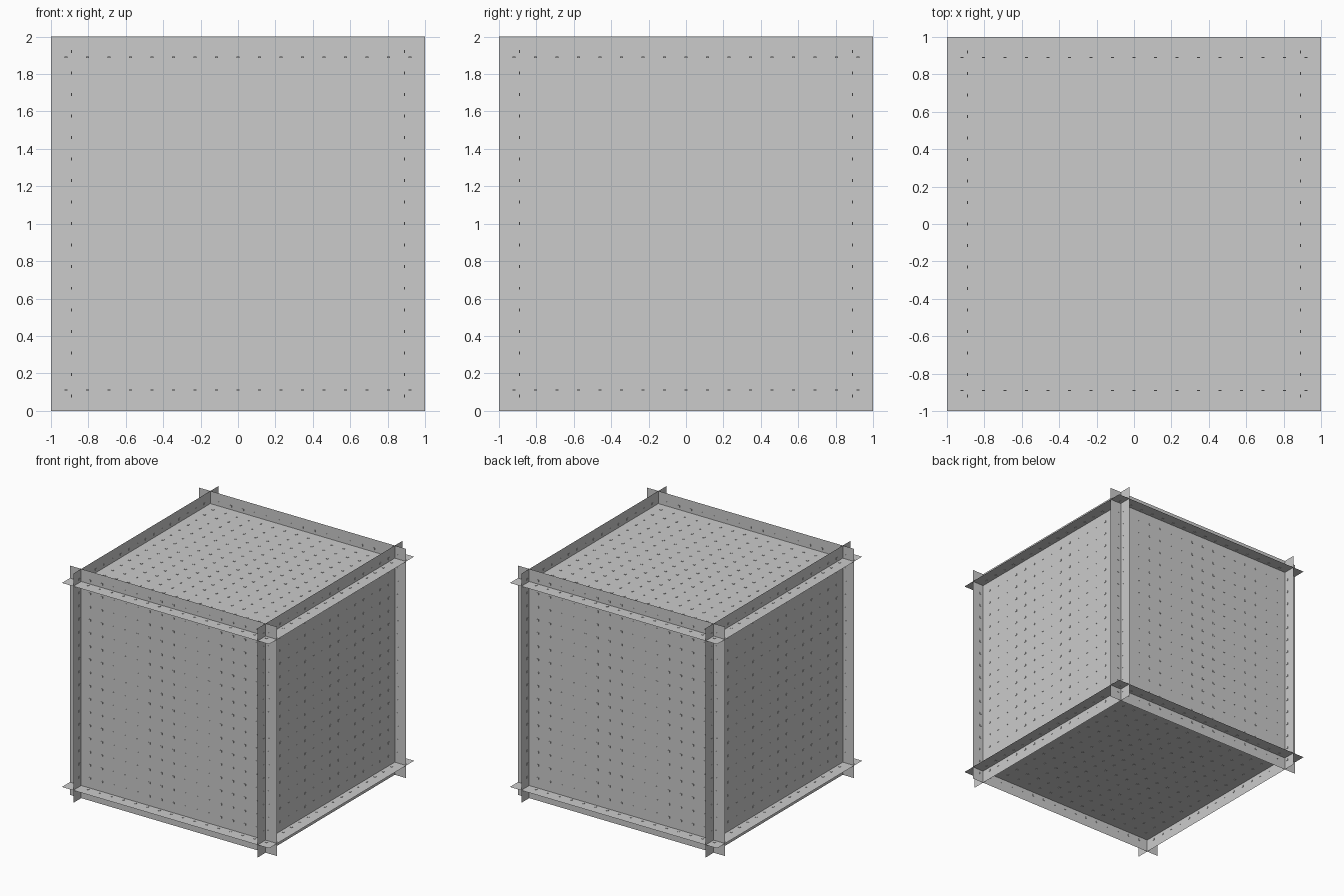
import bpy, bmesh
from mathutils import Matrix, Vector
from math import pi

if "Cube" in bpy.data.objects:
    bpy.data.objects.remove(bpy.data.objects["Cube"])

OFFSET = 0.89     # panel distance from the cube centre
PITCH = 0.115     # stud spacing
COUNT = 17        # studs per row
STUD = (0.016, 0.016, 0.006)
CENTRE = Matrix.Translation((0, 0, 1))


def make_object(name, bm, matrix):
    mesh = bpy.data.meshes.new(name)
    bm.transform(matrix)
    bm.to_mesh(mesh)
    bm.free()
    obj = bpy.data.objects.new(name, mesh)
    bpy.context.collection.objects.link(obj)
    return obj


def build_side(name, rotation):
    matrix = CENTRE @ rotation @ Matrix.Translation((0, 0, OFFSET))
    # thin square sheet
    bm = bmesh.new()
    bmesh.ops.create_grid(bm, x_segments=1, y_segments=1, size=1)
    make_object(name + "_panel", bm, matrix)
    # grid of tiny flat studs set through the sheet
    bm = bmesh.new()
    half = (COUNT - 1) / 2
    scale = Matrix.Diagonal((*STUD, 1))
    for i in range(COUNT):
        for j in range(COUNT):
            pos = Vector(((i - half) * PITCH, (j - half) * PITCH, 0))
            bmesh.ops.create_cube(bm, size=1, matrix=Matrix.Translation(pos) @ scale)
    make_object(name + "_studs", bm, matrix)


# six sheets crossing near the edges of the cube
build_side("top", Matrix.Identity(4))
build_side("bottom", Matrix.Rotation(pi, 4, 'X'))
build_side("front", Matrix.Rotation(pi / 2, 4, 'X'))
build_side("back", Matrix.Rotation(-pi / 2, 4, 'X'))
build_side("right", Matrix.Rotation(pi / 2, 4, 'Y'))
build_side("left", Matrix.Rotation(-pi / 2, 4, 'Y'))
